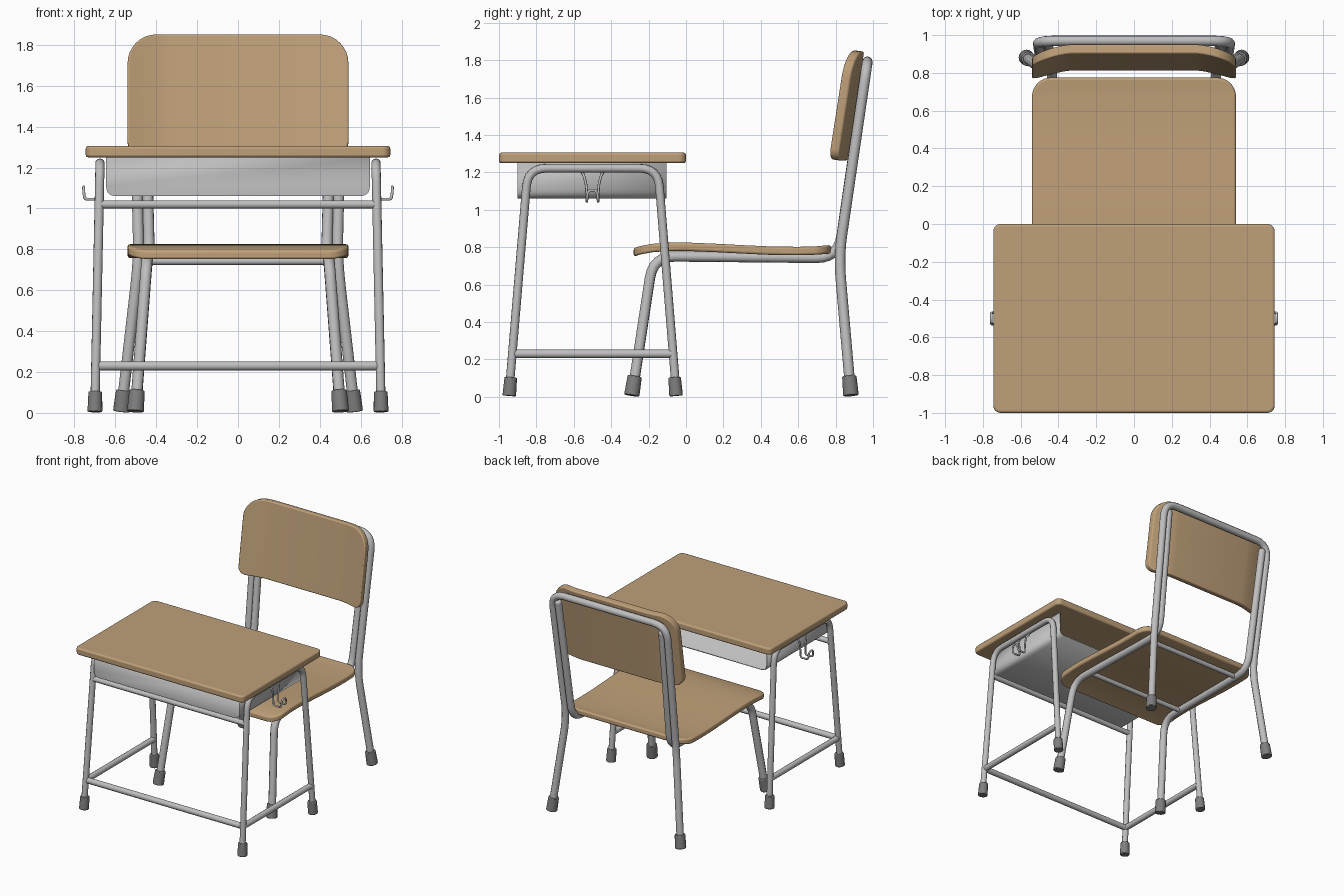
import bpy, bmesh, math
from mathutils import Vector

if "Cube" in bpy.data.objects:
    bpy.data.objects.remove(bpy.data.objects["Cube"])


def material(name, color):
    m = bpy.data.materials.new(name)
    m.diffuse_color = (*color, 1)
    m.use_nodes = True
    m.node_tree.nodes["Principled BSDF"].inputs["Base Color"].default_value = m.diffuse_color
    return m


WOOD = material("wood", (0.52, 0.35, 0.19))
METAL = material("grey_metal", (0.52, 0.52, 0.52))
RUBBER = material("dark_rubber", (0.21, 0.21, 0.21))


def finish(ob, mat, angle=40):
    ob.data.materials.clear()
    ob.data.materials.append(mat)
    bpy.ops.object.select_all(action='DESELECT')
    ob.select_set(True)
    bpy.context.view_layer.objects.active = ob
    bpy.ops.object.shade_smooth_by_angle(angle=math.radians(angle))
    return ob


def from_bmesh(name, bm):
    bmesh.ops.recalc_face_normals(bm, faces=bm.faces[:])
    me = bpy.data.meshes.new(name)
    bm.to_mesh(me)
    bm.free()
    ob = bpy.data.objects.new(name, me)
    bpy.context.collection.objects.link(ob)
    return ob


def fillet(pts, r, n=6):
    """Replace every inner corner of a path with a smooth bend."""
    pts = [Vector(p) for p in pts]
    out = [pts[0]]
    for a, b, c in zip(pts, pts[1:], pts[2:]):
        p = b + (a - b).normalized() * min(r, (a - b).length * .48)
        q = b + (c - b).normalized() * min(r, (c - b).length * .48)
        for i in range(n + 1):
            t = i / n
            out.append(p * (1 - t) ** 2 + b * 2 * t * (1 - t) + q * t * t)
    return out + [pts[-1]]


def tube(name, pts, radius, bend=0, mat=METAL):
    path = fillet(pts, bend) if bend else [Vector(p) for p in pts]
    cu = bpy.data.curves.new(name, 'CURVE')
    cu.dimensions = '3D'
    cu.bevel_depth = radius
    cu.bevel_resolution = 3
    cu.use_fill_caps = True
    sp = cu.splines.new('POLY')
    sp.points.add(len(path) - 1)
    for p, co in zip(sp.points, path):
        p.co = (*co, 1)
    ob = bpy.data.objects.new(name, cu)
    bpy.context.collection.objects.link(ob)
    bpy.ops.object.select_all(action='DESELECT')
    ob.select_set(True)
    bpy.context.view_layer.objects.active = ob
    bpy.ops.object.convert(target='MESH')
    return finish(bpy.context.view_layer.objects.active, mat)


def foot(name, base, toward, r, length):
    d = (Vector(toward) - Vector(base)).normalized()
    bpy.ops.mesh.primitive_cone_add(vertices=20, radius1=r * 1.04, radius2=r * .96, depth=length,
                                    location=Vector(base) + d * length / 2)
    ob = bpy.context.object
    ob.name = name
    ob.rotation_euler = d.to_track_quat('Z', 'Y').to_euler()
    bv = ob.modifiers.new("bevel", 'BEVEL')
    bv.width, bv.segments = .005, 2
    return finish(ob, RUBBER)


def board(name, x, v0, v1, r0, r1, thick, place, cuts_u=(), cuts_v=(), bevel=.012):
    """Rounded rectangle, sliced, thickened and bent by place(u, v, t)."""
    bm = bmesh.new()
    ring = []
    for cx, cy, r, a0 in ((x - r0, v0 + r0, r0, -90), (x - r1, v1 - r1, r1, 0),
                          (r1 - x, v1 - r1, r1, 90), (r0 - x, v0 + r0, r0, 180)):
        for i in range(9):
            a = math.radians(a0 + i * 90 / 8)
            ring.append(bm.verts.new((cx + r * math.cos(a), cy + r * math.sin(a), 0)))
    bm.faces.new(ring)
    for axis, cuts in (((1, 0, 0), cuts_u), ((0, 1, 0), cuts_v)):
        for c in cuts:
            bmesh.ops.bisect_plane(bm, geom=bm.verts[:] + bm.edges[:] + bm.faces[:], dist=1e-4,
                                   plane_co=Vector(axis) * c, plane_no=axis)
    ext = bmesh.ops.extrude_face_region(bm, geom=bm.faces[:], use_keep_orig=True)
    for v in ext["geom"]:
        if isinstance(v, bmesh.types.BMVert):
            v.co.z = thick
    for v in bm.verts:
        v.co = place(*v.co)
    ob = from_bmesh(name, bm)
    bv = ob.modifiers.new("bevel", 'BEVEL')
    bv.width, bv.segments, bv.limit_method = bevel, 3, 'ANGLE'
    bv.angle_limit = math.radians(50)
    return finish(ob, WOOD)


# ---- desk ----
board("desk_top", .745, -1, 0, .04, .04, .055, lambda u, v, t: (u, v, 1.25 + t))

# open-backed tray under the top
bm = bmesh.new()
section = fillet([(-.645, 0, 1.25), (-.645, 0, 1.06), (.645, 0, 1.06), (.645, 0, 1.25)], .05)
front = [bm.verts.new((p.x, -.9, p.z)) for p in section]
back = [bm.verts.new((p.x, -.105, p.z)) for p in section]
for i in range(len(section) - 1):
    bm.faces.new((front[i], front[i + 1], back[i + 1], back[i]))
bm.faces.new(front)
tray = from_bmesh("desk_tray", bm)
so = tray.modifiers.new("wall", 'SOLIDIFY')
so.thickness, so.offset = .008, -1
finish(tray, METAL)

for s, side in ((-1, "left"), (1, "right")):
    # bent side frame with rubber feet
    ff, ft = (s * .70, -.945, .005), (s * .675, -.845, 1.222)
    bf, bt = (s * .70, -.053, .005), (s * .675, -.15, 1.222)
    up = Vector((0, 0, .03))
    tube(f"desk_frame_{side}", [Vector(ff) + up, ft, bt, Vector(bf) + up], .023, .1)
    foot(f"desk_front_foot_{side}", ff, ft, .035, .1)
    foot(f"desk_back_foot_{side}", bf, bt, .035, .1)
    # wire bag hook
    half = [(.665, .055, 1.2), (.683, .045, 1.18), (.683, .033, 1.13), (.685, .03, 1.045),
            (.75, .03, 1.045), (.755, .028, 1.085), (.755, .015, 1.105)]
    wire = [(s * a, -.5 + b, c) for a, b, c in half]
    wire += [(s * a, -.5 - b, c) for a, b, c in reversed(half)]
    tube(f"bag_hook_{side}", wire, .007, .015)

# foot rail running along the front and both sides
tube("desk_foot_rail", [(-.695, -.07, .23), (-.695, -.926, .23), (.695, -.926, .23),
                        (.695, -.07, .23)], .023, .03)
tube("desk_front_bar", [(-.68, -.862, 1.02), (.68, -.862, 1.02)], .021)

# ---- chair ----
SEAT = [(-.28, .75), (-.24, .762), (-.18, .773), (-.1, .779), (0, .78), (.15, .774),
        (.3, .766), (.45, .759), (.6, .757), (.7, .76), (.78, .767)]


def seat_place(u, v, t):
    for (a, za), (b, zb) in zip(SEAT, SEAT[1:]):
        if v <= b:
            break
    return (u, v, za + (zb - za) * (v - a) / (b - a) + t)


board("chair_seat", .54, -.28, .775, .1, .1, .045, seat_place, cuts_v=[p[0] for p in SEAT[1:-1]])


# backrest leans back, its ends curl forward
def back_place(u, v, t):
    curl = .05 * max(0, (abs(u) - .33) / .21) ** 1.4
    return (u, .862 + .155 * (v - 1.265) - curl - t, v + .155 * t)


bends = [s * c for s in (-1, 1) for c in (.33, .37, .41, .45, .49)]
board("chair_backrest", .54, 1.262, 1.845, .06, .14, .05, back_place, cuts_u=bends)

# rear legs and back hoop in one bent tube
right = [(.568, .88, .03), (.485, .817, .75), (.51, .97, 1.792)]
hoop = right + [(-x, y, z) for x, y, z in reversed(right)]
tube("chair_back_hoop", hoop, .028, .12)

for s, side in ((-1, "left"), (1, "right")):
    # front leg, seat rail and inner upright in one bent tube
    end = (s * .459, .957, 1.72)
    knee = (s * .445, -.175, .752)
    tube(f"chair_seat_rail_{side}", [(s * .5, -.285, .03), knee, (s * .433, .815, .742), end],
         .028, .12)
    bpy.ops.mesh.primitive_uv_sphere_add(segments=16, ring_count=8, radius=.028, location=end)
    bpy.context.object.name = f"chair_rail_end_{side}"
    finish(bpy.context.object, METAL)
    foot(f"chair_front_foot_{side}", (s * .502, -.29, .007), knee, .04, .105)
    foot(f"chair_back_foot_{side}", (s * .57, .882, .007), (s * .485, .817, .75), .04, .105)

# cross bars under the seat
for name, y in (("front", .02), ("rear", .68)):
    tube(f"chair_cross_bar_{name}", [(-.44, y, .742), (.44, y, .742)], .019)
